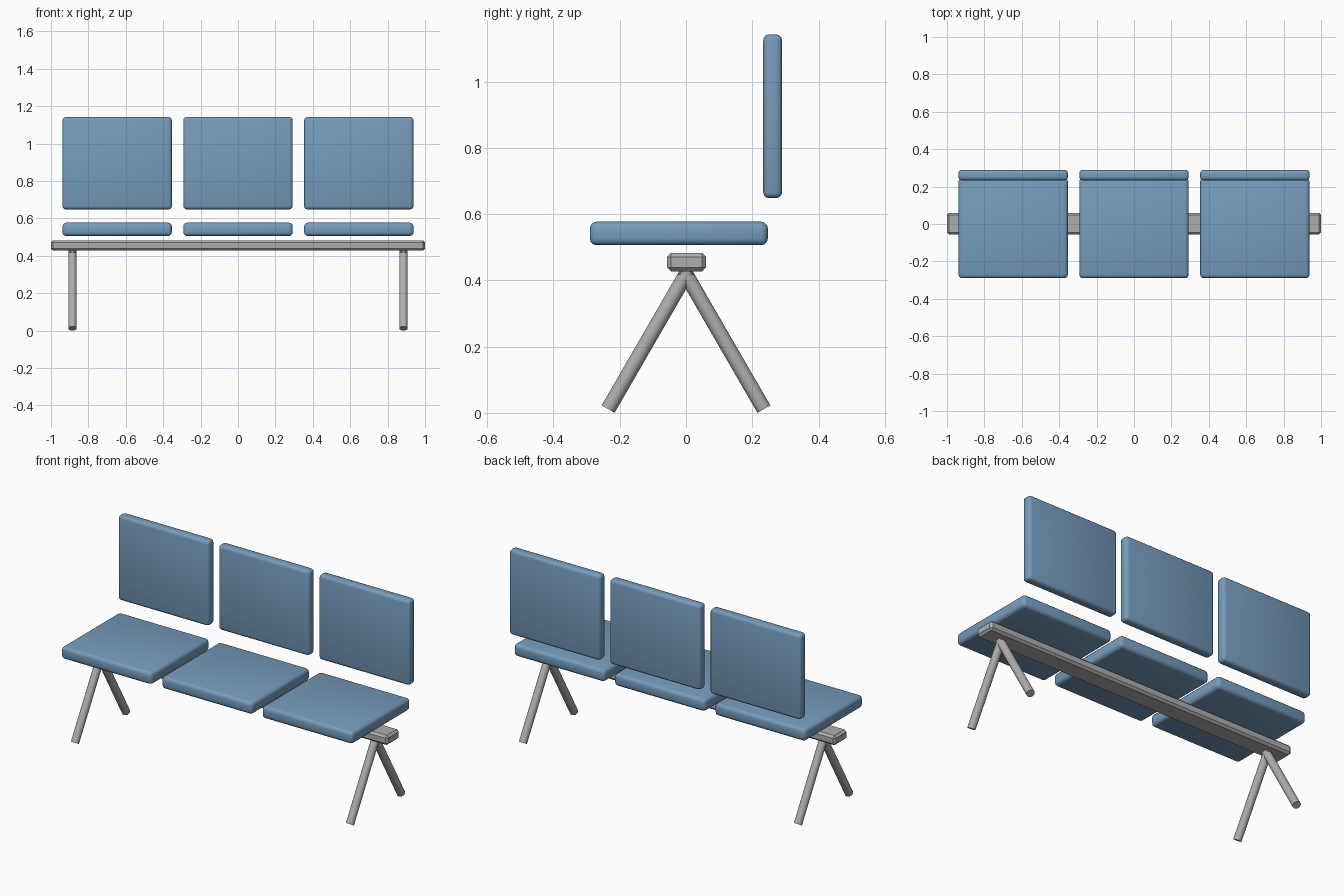
import bpy
import bmesh
import math
from mathutils import Vector

default = bpy.data.objects.get("Cube")
if default:
    bpy.data.objects.remove(default, do_unlink=True)


def make_material(name, color):
    mat = bpy.data.materials.new(name)
    mat.use_nodes = True
    mat.diffuse_color = color
    for node in mat.node_tree.nodes:
        if node.type == "BSDF_PRINCIPLED":
            node.inputs["Base Color"].default_value = color
            node.inputs["Roughness"].default_value = 0.6
    return mat


blue = make_material("cushion blue", (0.18, 0.33, 0.50, 1))
grey = make_material("frame grey", (0.43, 0.42, 0.42, 1))


def finish(bm, name, mat, smooth):
    bmesh.ops.recalc_face_normals(bm, faces=bm.faces)
    for face in bm.faces:
        face.smooth = smooth
    mesh = bpy.data.meshes.new(name)
    bm.to_mesh(mesh)
    bm.free()
    mesh.materials.append(mat)
    obj = bpy.data.objects.new(name, mesh)
    bpy.context.collection.objects.link(obj)
    return obj


def rounded_box(name, low, high, bevel, segments, mat, smooth=True, recess=None):
    """Bevelled box; recess lifts the middle of the underside."""
    low, high = Vector(low), Vector(high)
    size, middle = high - low, (low + high) / 2
    bm = bmesh.new()
    bmesh.ops.create_cube(bm, size=1)
    for v in bm.verts:
        v.co = Vector([v.co[i] * size[i] + middle[i] for i in range(3)])
    bmesh.ops.bevel(bm, geom=bm.edges[:], offset=bevel, segments=segments,
                    profile=0.5, affect="EDGES")
    if recess is not None:
        bm.normal_update()
        for sign in (1, -1):
            panel = max(bm.faces, key=lambda f: f.normal.z * sign * f.calc_area())
            tip = bmesh.ops.poke(bm, faces=[panel])["verts"][0]
            if sign < 0:
                tip.co.z += recess
    return finish(bm, name, mat, smooth)


def leg(name, top, foot, radius):
    """Round bar between two points, cut square at the foot."""
    top, foot = Vector(top), Vector(foot)
    axis = top - foot
    bm = bmesh.new()
    bmesh.ops.create_cone(bm, cap_ends=True, segments=16, radius1=radius,
                          radius2=radius, depth=axis.length)
    turn = axis.to_track_quat("Z", "Y")
    for v in bm.verts:
        v.co = turn @ v.co + (top + foot) / 2
    obj = finish(bm, name, grey, True)
    bpy.ops.object.select_all(action="DESELECT")
    obj.select_set(True)
    bpy.context.view_layer.objects.active = obj
    bpy.ops.object.shade_smooth_by_angle(angle=math.radians(40))


# Three separate cushions and backrests
half = 0.2925
for label, x in (("right", -0.646), ("middle", 0), ("left", 0.646)):
    rounded_box(label + "_seat", (x - half, -0.29, 0.506),
                (x + half, 0.247, 0.577), 0.02, 3, blue, recess=0.02)
    rounded_box(label + "_backrest", (x - half, 0.233, 0.648),
                (x + half, 0.29, 1.142), 0.018, 3, blue)

# Support beam
rounded_box("support_beam", (-1, -0.057, 0.427), (1, 0.06, 0.483),
            0.012, 1, grey, smooth=False)

# Splayed pairs of legs
for side, x in (("right", -0.885), ("left", 0.885)):
    for end, s in (("front", -1), ("back", 1)):
        leg(f"{side}_{end}_leg", (x, -0.007 * s, 0.43),
            (x, 0.235 * s, 0.0115), 0.0225)
